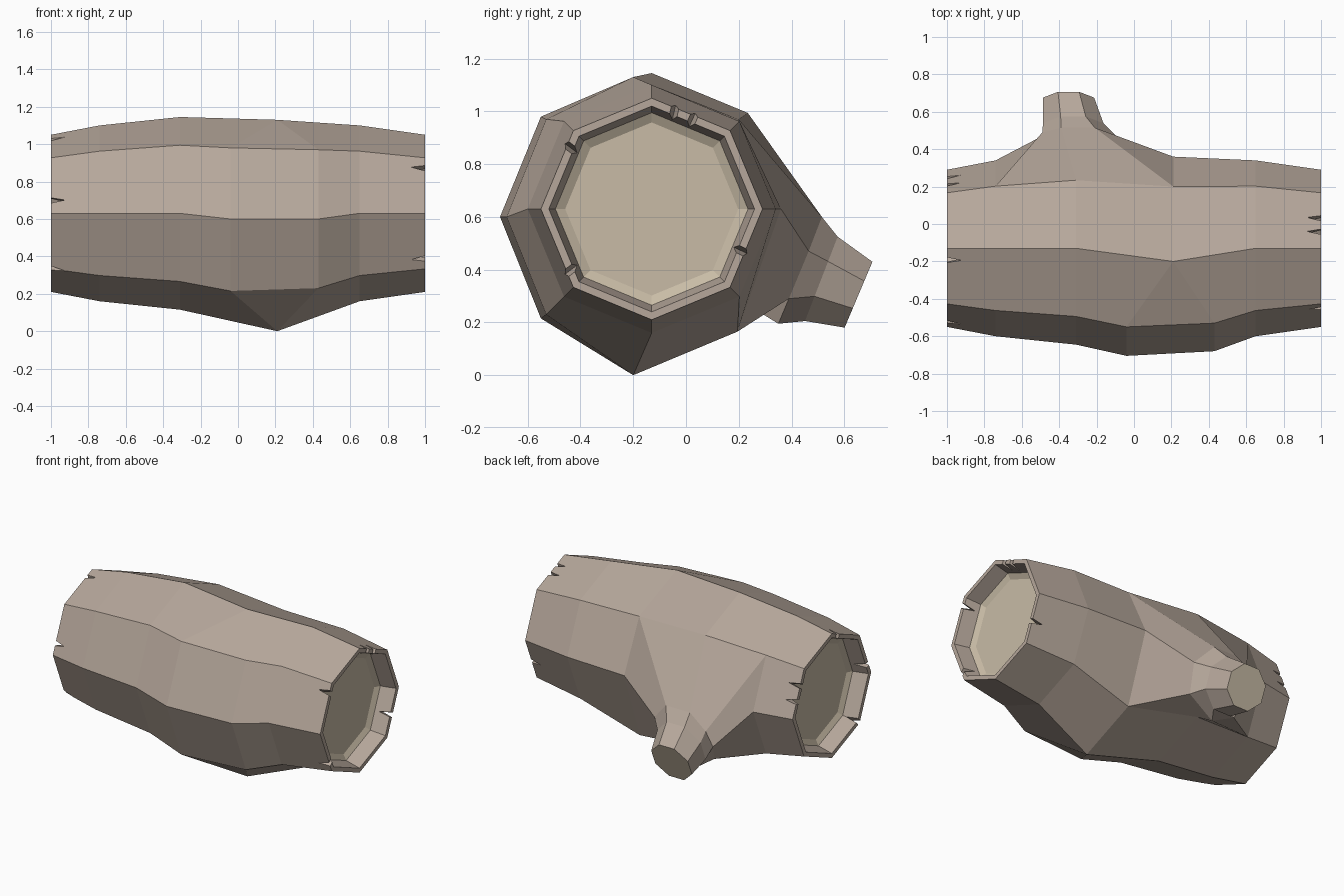
import bpy, bmesh
from math import sin, cos, pi, radians
from mathutils import Matrix

if "Cube" in bpy.data.objects:
    bpy.data.objects.remove(bpy.data.objects["Cube"])

CY, CZ = -0.13, 0.63      # centre line of the log


def material(name, rgb):
    m = bpy.data.materials.new(name)
    m.diffuse_color = (*rgb, 1)
    m.use_nodes = True
    m.node_tree.nodes["Principled BSDF"].inputs["Base Color"].default_value = m.diffuse_color
    return m


def to_object(bm, name, mats=()):
    bmesh.ops.recalc_face_normals(bm, faces=bm.faces)
    me = bpy.data.meshes.new(name)
    bm.to_mesh(me)
    bm.free()
    for m in mats:
        me.materials.append(m)
    ob = bpy.data.objects.new(name, me)
    bpy.context.collection.objects.link(ob)
    return ob


bark = material("bark", (0.47, 0.39, 0.33))
wood = material("cut_wood", (0.58, 0.50, 0.38))

bm = bmesh.new()


def octagon(x, r):
    return [bm.verts.new((x, CY + r * cos(k * pi / 4), CZ + r * sin(k * pi / 4))) for k in range(8)]


def bridge(a, b, mat=0, skip=()):
    for k in range(8):
        j = (k + 1) % 8
        vs = list(dict.fromkeys([a[k], a[j], b[j], b[k]]))
        if k not in skip and len(vs) > 2:
            bm.faces.new(vs).material_index = mat


# Log trunk: octagon rings, from the left end dish to the right end dish
left = [octagon(-x, r) for x, r in ((0.88, 0.328), (0.90, 0.365), (1, 0.39), (1, 0.42), (0.74, 0.47), (0.31, 0.515))]
right = [octagon(x, r) for x, r in ((0.65, 0.47), (1, 0.42), (1, 0.39), (0.90, 0.365), (0.88, 0.328))]

# Knobbly middle: two stations on the front, merging into one on the back
mid_a = [bm.verts.new(p) for p in (
    (0.21, 0.36, 0.63), (0.21, 0.20, 0.97), (0.21, -0.20, 1.13), (-0.04, -0.55, 0.98),
    (-0.04, -0.705, 0.60), (-0.04, -0.55, 0.215), (0.21, -0.20, 0.0), (0.21, 0.195, 0.165))]
mid_b = list(mid_a)
for k, p in ((3, (0.43, -0.53, 0.97)), (4, (0.43, -0.68, 0.60)), (5, (0.43, -0.53, 0.23))):
    mid_b[k] = bm.verts.new(p)

rings = left + [mid_a, mid_b] + right
last = len(rings) - 2
for i in range(len(rings) - 1):
    bridge(rings[i], rings[i + 1], 1 if i in (0, last) else 0, (0, 7) if i in (4, 5) else ())
for ring in (rings[0], rings[-1]):
    bm.faces.new(ring).material_index = 1

# Branch stub: flares out of the opening left on the back side
r74, r31 = left[4], left[5]
opening = [mid_a[1], r31[1], r74[1], r74[0], r74[7], r31[7], mid_a[7], mid_a[0]]
flare = [bm.verts.new(p) for p in (
    (-0.21, 0.515, 0.60), (-0.39, 0.515, 0.60), (-0.49, 0.49, 0.49), (-0.52, 0.455, 0.38),
    (-0.48, 0.38, 0.26), (-0.33, 0.35, 0.195), (-0.12, 0.39, 0.29), (-0.09, 0.465, 0.47))]


def stub_ring(c, rx, up):
    out = []
    for k in range(8):
        a = radians(67.5 + 45 * k)
        out.append(bm.verts.new((c[0] + rx * cos(a), c[1] + up[0] * sin(a), c[2] + up[1] * sin(a))))
    return out


neck = stub_ring((-0.325, 0.513, 0.365), 0.175, (0.067, 0.173))
tip = stub_ring((-0.35, 0.654, 0.305), 0.148, (0.057, 0.135))
for a, b in ((opening, flare), (flare, neck), (neck, tip)):
    bridge(a, b)
bm.faces.new(tip).material_index = 1
bmesh.ops.delete(bm, geom=[v for v in bm.verts if not v.link_faces], context='VERTS')
log = to_object(bm, "hollow_ended_log", (bark, wood))

# Splits in the bark rims: thin wedges cut in from each end
bm = bmesh.new()
for side, angles in ((1, (143, 217, 335, 77, 65.5)), (-1, (170, 99, 15, 30, 225))):
    for deg in angles:
        w = 0.019
        prof = [(0.925, 0), (1.02, -w), (1.02, w)]
        lo = [bm.verts.new((side * x, 0.34, t)) for x, t in prof]
        hi = [bm.verts.new((side * x, 0.50, t)) for x, t in prof]
        bm.faces.new(lo)
        bm.faces.new(hi)
        for k in range(3):
            j = (k + 1) % 3
            bm.faces.new((lo[k], lo[j], hi[j], hi[k]))
        m = Matrix.Translation((0, CY, CZ)) @ Matrix.Rotation(radians(deg), 4, 'X')
        bmesh.ops.transform(bm, matrix=m, verts=lo + hi)
cutter = to_object(bm, "split_cutter", (bark,))
cutter.hide_render = True

mod = log.modifiers.new("splits", 'BOOLEAN')
mod.operation = 'DIFFERENCE'
mod.solver = 'EXACT'
mod.object = cutter
bpy.context.view_layer.objects.active = log
log.select_set(True)
bpy.ops.object.modifier_apply(modifier=mod.name)
bpy.data.objects.remove(cutter)
